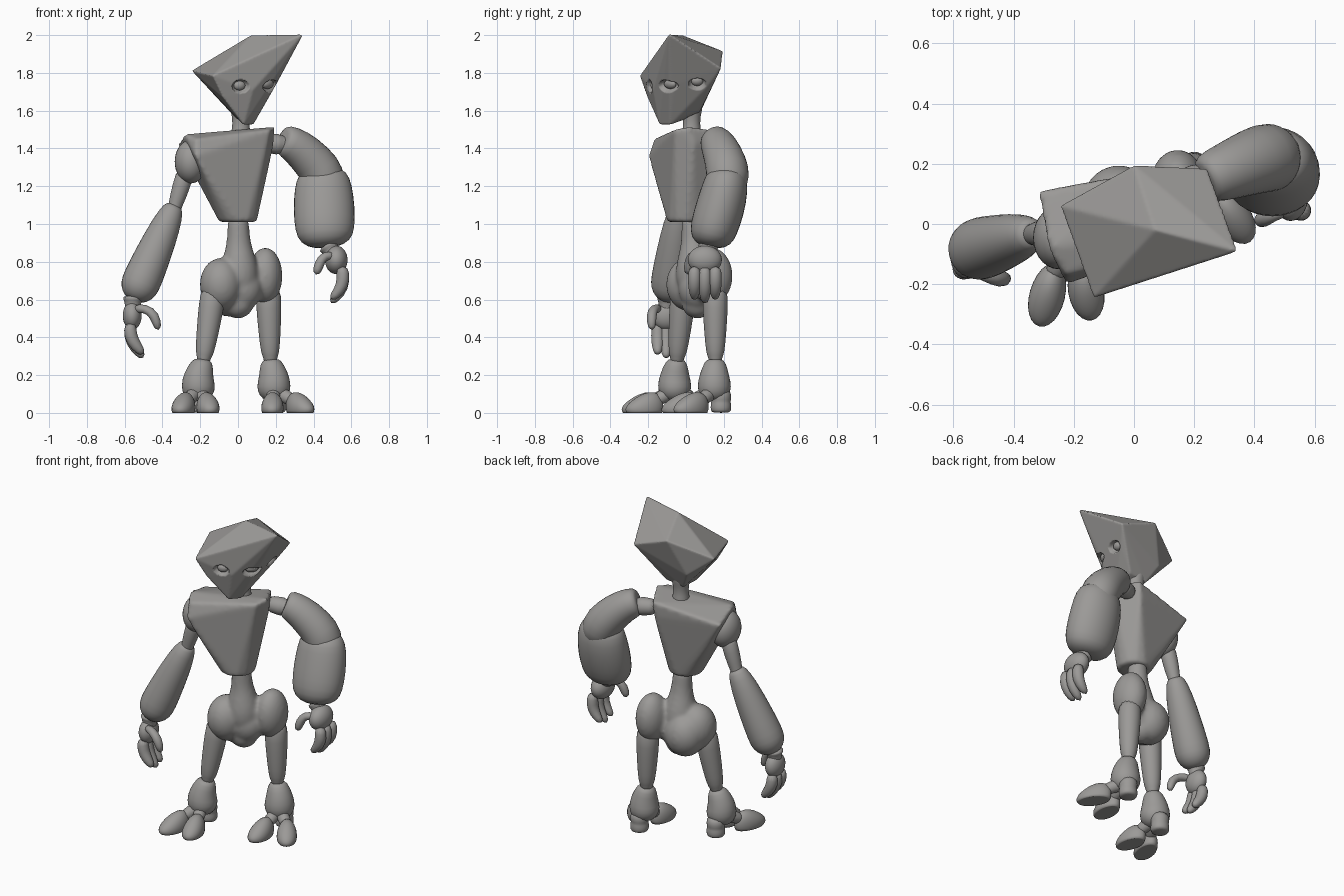
import bpy, bmesh, math
from mathutils import Vector, Matrix
from mathutils.bvhtree import BVHTree

if "Cube" in bpy.data.objects:
    bpy.data.objects.remove(bpy.data.objects["Cube"])

grey = bpy.data.materials.new("warm grey")
grey.diffuse_color = (0.33, 0.322, 0.312, 1)
grey.use_nodes = True
grey.node_tree.nodes["Principled BSDF"].inputs["Base Color"].default_value = grey.diffuse_color


def finish(name, bm, smooth=True):
    bmesh.ops.recalc_face_normals(bm, faces=bm.faces)
    me = bpy.data.meshes.new(name)
    bm.to_mesh(me)
    bm.free()
    me.materials.append(grey)
    ob = bpy.data.objects.new(name, me)
    bpy.context.collection.objects.link(ob)
    if smooth:
        me.shade_smooth()
    return ob


def tube(name, pts, flat=(1, 1), sides=16):
    """Rings of radius r along points (x, y, z, r), capped and subdivided."""
    P = [Vector(p[:3]) for p in pts]
    axis = (P[-1] - P[0]).normalized()
    ref = Vector((1, 0, 0)) if abs(axis.y) > 0.7 else Vector((0, 1, 0))
    bm = bmesh.new()
    rings = []
    for i, p in enumerate(P):
        t = (P[min(i + 1, len(P) - 1)] - P[max(i - 1, 0)]).normalized()
        u = (ref - t * ref.dot(t)).normalized()
        v = t.cross(u)
        r = pts[i][3]
        rings.append([bm.verts.new(p + u * (r * flat[0] * math.cos(a)) + v * (r * flat[1] * math.sin(a)))
                      for a in (2 * math.pi * k / sides for k in range(sides))])
    for a, b in zip(rings, rings[1:]):
        for k in range(sides):
            j = (k + 1) % sides
            bm.faces.new((a[k], a[j], b[j], b[k]))
    bm.faces.new(rings[0][::-1])
    bm.faces.new(rings[-1])
    ob = finish(name, bm)
    m = ob.modifiers.new("round", 'SUBSURF')
    m.levels = m.render_levels = 1
    return ob


def limb(name, a, b, prof, flat=(1, 1)):
    """Straight limb from a to b with profile of (fraction, radius)."""
    a, b = Vector(a), Vector(b)
    return tube(name, [(*a.lerp(b, f), r) for f, r in prof], flat)


def ball(name, c, rad, rot=None):
    bm = bmesh.new()
    bmesh.ops.create_uvsphere(bm, u_segments=28, v_segments=18, radius=1)
    m = Matrix.Translation(c) @ (rot or Matrix()) @ Matrix.Diagonal((*rad, 1))
    bm.transform(m)
    return finish(name, bm)


def toe(name, heel, tip, width, height):
    """Flat-soled wedge toe, tall behind and thin at the tip."""
    a, b = Vector((*heel, 0)), Vector((*tip, 0))
    d = b - a
    bm = bmesh.new()
    bmesh.ops.create_uvsphere(bm, u_segments=24, v_segments=16, radius=1)
    for v in bm.verts:
        x, y, z = v.co
        z = max(z, -0.35) + 0.35
        v.co = (x * d.length / 2, y * width / 2 * (1 + 0.05 * x), z / 1.35 * height * (0.85 - 0.3 * x))
    bm.transform(Matrix.Translation((a + b) / 2) @ Matrix.Rotation(math.atan2(d.y, d.x), 4, 'Z'))
    return finish(name, bm)


def hull(name, pts):
    bm = bmesh.new()
    for p in pts:
        bm.verts.new(p)
    bmesh.ops.convex_hull(bm, input=bm.verts)
    loose = [v for v in bm.verts if not v.link_faces]
    bmesh.ops.delete(bm, geom=loose, context='VERTS')
    return finish(name, bm, False)


def apply_all(ob):
    bpy.ops.object.select_all(action='DESELECT')
    ob.select_set(True)
    bpy.context.view_layer.objects.active = ob
    for m in list(ob.modifiers):
        bpy.ops.object.modifier_apply(modifier=m.name)


def fuse(name, obs, voxel, smooth):
    """Join parts into one skin with softened edges."""
    for o in obs:
        apply_all(o)
    for o in obs:
        o.select_set(True)
    if len(obs) > 1:
        bpy.ops.object.join()
    ob = bpy.context.view_layer.objects.active
    ob.name = name
    m = ob.modifiers.new("skin", 'REMESH')
    m.mode, m.voxel_size, m.use_smooth_shade = 'VOXEL', voxel, True
    m = ob.modifiers.new("soften", 'SMOOTH')
    m.factor, m.iterations = 0.5, smooth
    apply_all(ob)
    ob.data.shade_smooth()
    return ob


# Faceted head
head = fuse("head", [hull("head", [
    (0.345, -0.09, 2.005), (-0.245, 0.06, 1.812), (-0.135, -0.245, 1.785), (0.0, 0.195, 1.915),
    (0.245, 0.185, 1.825), (0.07, -0.02, 2.0), (0.03, -0.14, 1.525), (0.08, -0.085, 1.525),
    (-0.03, 0.07, 1.58), (0.09, 0.075, 1.6), (-0.08, -0.205, 1.67), (0.08, -0.175, 1.71),
    (0.2, -0.06, 1.735), (0.19, 0.11, 1.725), (-0.09, 0.12, 1.69)])], 0.006, 5)

# Eye sockets pressed into the head, with eyeballs
bm = bmesh.new()
bm.from_mesh(head.data)
tree = BVHTree.FromBMesh(bm)
for p, w in (((0.02, -0.21, 1.725), 0.046), ((0.175, -0.10, 1.73), 0.058), ((0.2, 0.06, 1.74), 0.045)):
    loc, n, _, _ = tree.find_nearest(Vector(p))
    side = Vector((0, 0, 1)).cross(n).normalized()
    up = n.cross(side)
    rot = Matrix((side, up, n)).transposed().to_4x4()
    for v in bm.verts:
        d = v.co - loc
        r2 = (d.dot(side) / w) ** 2 + (d.dot(up) / 0.034) ** 2
        if r2 < 1 and abs(d.dot(n)) < 0.05:
            v.co -= n * 0.04 * (1 - r2) ** 0.4
    ball("eyeball", loc - n * 0.03, (w * 0.68, 0.025, 0.02), rot)
bm.to_mesh(head.data)
bm.free()
head.data.shade_smooth()

# Neck
limb("neck", (0.015, 0.03, 1.44), (0.015, 0.03, 1.66),
     [(0, 0.06), (0.25, 0.05), (0.4, 0.045), (0.6, 0.048), (0.8, 0.06), (1, 0.06)])

# Tapered torso
base = [(0.1 * math.cos(a), 0.1 * math.sin(a), 1.01) for a in (math.pi / 6 * k for k in range(12))]
fuse("torso", [hull("torso", [
    (-0.225, -0.2, 1.36), (-0.225, -0.17, 1.45), (-0.285, -0.08, 1.475), (-0.32, 0.11, 1.425), (-0.29, 0.09, 1.37),
    (0.17, -0.06, 1.5), (0.195, 0.02, 1.515), (0.11, 0.185, 1.49), (0.19, 0.04, 1.42), (0.1, 0.18, 1.4)] + base)],
    0.012, 7)

# Waist and pelvis in one skin
fuse("pelvis", [
    limb("waist", (0.0, 0.03, 1.05), (0.01, 0.05, 0.66),
         [(0, 0.06), (0.2, 0.058), (0.4, 0.066), (0.55, 0.084), (0.75, 0.105), (0.95, 0.1), (1, 0.08)]),
    ball("core", (0.02, 0.06, 0.66), (0.11, 0.1, 0.12)),
    ball("crotch", (0.0, 0.06, 0.585), (0.085, 0.085, 0.085)),
    ball("left_hip", (-0.09, 0.015, 0.68), (0.112, 0.12, 0.14)),
    ball("left_buttock", (-0.05, 0.075, 0.645), (0.12, 0.12, 0.135)),
    ball("right_hip", (0.145, 0.135, 0.725), (0.09, 0.112, 0.15))], 0.012, 7)

# Legs and feet
legs = {
    "left": ((-0.125, -0.01, 0.68), (-0.185, -0.05, 0.26), (-0.21, -0.06), (-0.205, -0.01),
             [((-0.26, -0.13), (-0.315, -0.34)), ((-0.18, -0.12), (-0.14, -0.32))]),
    "right": ((0.16, 0.155, 0.68), (0.172, 0.155, 0.26), (0.19, 0.15), (0.2, 0.185),
              [((0.185, 0.075), (0.18, -0.13)), ((0.27, 0.115), (0.385, -0.06))]),
}
for s, (hip, ankle, foot, heel, toes) in legs.items():
    limb(s + "_leg", hip, ankle, [(0, 0.07), (0.3, 0.068), (0.6, 0.06), (0.88, 0.049), (0.92, 0.036), (1, 0.036)])
    fx, fy = foot
    tube(s + "_ankle", [(ankle[0], ankle[1], 0.285, 0.035), (ankle[0], ankle[1], 0.27, 0.058),
                        (fx, fy, 0.2, 0.08), (fx, fy, 0.14, 0.094), (fx, fy, 0.09, 0.08), (fx, fy, 0.06, 0.04)])
    tube(s + "_heel", [(*heel, 0.13, 0.05), (*heel, 0.08, 0.058), (*heel, 0.06, 0.05),
                       (*heel, 0.045, 0.056), (*heel, 0.012, 0.056), (*heel, 0, 0.045)])
    for i, (a, b) in enumerate(toes):
        toe(f"{s}_toe_{i}", a, b, 0.118, 0.12)
        mid = Vector(a).lerp(Vector(b), 0.25)
        limb(f"{s}_toe_joint_{i}", (fx, fy, 0.12), (mid.x, mid.y, 0.06), [(0, 0.045), (0.5, 0.036), (1, 0.036)])

# Left arm
ball("left_shoulder", (-0.25, -0.045, 1.33), (0.085, 0.105, 0.115))
limb("left_upper_arm", (-0.27, -0.03, 1.3), (-0.35, -0.035, 1.04),
     [(0, 0.05), (0.4, 0.047), (0.65, 0.042), (0.78, 0.036), (1, 0.036)])
limb("left_forearm", (-0.335, -0.03, 1.1), (-0.555, -0.095, 0.595),
     [(0, 0.03), (0.015, 0.055), (0.2, 0.08), (0.5, 0.097), (0.78, 0.108), (0.88, 0.102), (0.96, 0.075), (1, 0.035)])

# Right arm
limb("right_shoulder_joint", (0.12, 0.12, 1.43), (0.34, 0.18, 1.41),
     [(0, 0.05), (0.32, 0.052), (0.4, 0.058), (0.5, 0.045), (1, 0.045)])
tube("right_upper_arm", [(0.235, 0.147, 1.45, 0.06), (0.24, 0.15, 1.448, 0.085), (0.31, 0.175, 1.415, 0.098),
                         (0.4, 0.21, 1.33, 0.113), (0.455, 0.225, 1.26, 0.12), (0.47, 0.21, 1.15, 0.1)])
tube("right_forearm", [(0.445, 0.215, 1.29, 0.08), (0.447, 0.215, 1.27, 0.132), (0.452, 0.21, 1.2, 0.156),
                       (0.456, 0.18, 1.08, 0.167), (0.46, 0.145, 0.97, 0.162), (0.462, 0.13, 0.91, 0.139),
                       (0.465, 0.125, 0.875, 0.07)], (0.8, 1))

# Hands: wrist, palm, three curled fingers and a thumb
hands = {
    "left": ((-0.555, -0.1, 0.62), (-0.56, -0.105, 0.515), (0.05, 0.075, 0.075),
             [(-0.57, 0.48), (-0.572, 0.40), (-0.54, 0.34), (-0.5, 0.29)], (-0.15, -0.105, -0.06),
             [(-0.55, -0.14, 0.55), (-0.49, -0.17, 0.555), (-0.44, -0.185, 0.52), (-0.42, -0.18, 0.435)]),
    "right": ((0.475, 0.12, 0.89), (0.52, 0.1, 0.81), (0.06, 0.09, 0.075),
              [(0.55, 0.78), (0.56, 0.7), (0.54, 0.635), (0.49, 0.58)], (0.045, 0.1, 0.155),
              [(0.51, 0.05, 0.83), (0.455, 0.03, 0.835), (0.43, 0.015, 0.79), (0.412, 0.01, 0.73)]),
}
for s, (wrist, palm, rad, path, ys, thumb) in hands.items():
    limb(s + "_wrist", wrist, palm, [(0, 0.055), (0.2, 0.055), (0.35, 0.04), (1, 0.045)])
    ball(s + "_palm", palm, rad)
    for i, y in enumerate(ys):
        drop = 0.0 if i == 1 else 0.02
        tube(f"{s}_finger_{i}", [(x, y, z + drop * k / 3, r) for k, ((x, z), r) in
                                 enumerate(zip(path, (0.033, 0.037, 0.033, 0.018)))], sides=12)
    tube(s + "_thumb", [(*p, r) for p, r in zip(thumb, (0.026, 0.024, 0.03, 0.02))], sides=12)
